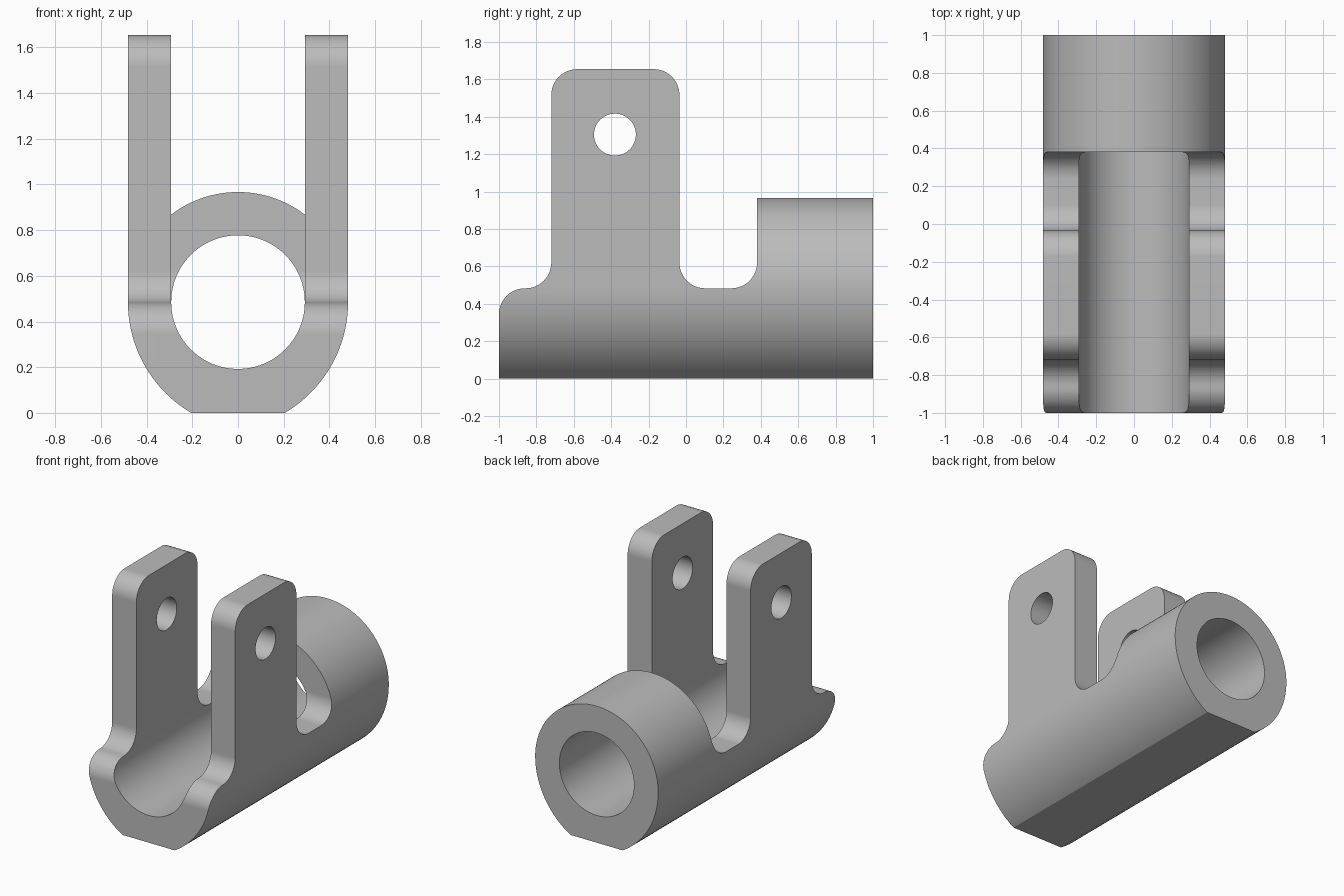
import bpy, bmesh
from math import sin, cos, radians, asin
from mathutils import Vector

cube = bpy.data.objects.get("Cube")
if cube:
    bpy.data.objects.remove(cube)

AXIS_Z = 0.485      # height of the bore axis
OUTER = 0.482       # outer radius and half width
BORE = 0.2925       # bore radius and half slot width
KEEL = 0.563        # radius of the lower flanks
TOP = 1.655
SPLIT = 0.17        # where the forked half meets the tube half
FLOOR = 0.483       # height of the saddle between the uprights and the tube
R = 0.138           # corner fillet radius


def arc(cx, cz, r, start, end, steps):
    """Points on an arc, angles in degrees."""
    angles = [radians(start + (end - start) * i / steps) for i in range(steps + 1)]
    return [(cx + r * cos(a), cz + r * sin(a)) for a in angles]


def extrude(name, points, axis, start, end):
    """Extrude a closed profile along the x or y axis."""
    bm = bmesh.new()
    verts = [bm.verts.new((start, u, v) if axis == "x" else (u, start, v)) for u, v in points]
    face = bm.faces.new(verts)
    moved = bmesh.ops.extrude_face_region(bm, geom=[face])["geom"]
    direction = Vector((1, 0, 0)) if axis == "x" else Vector((0, 1, 0))
    bmesh.ops.translate(bm, vec=direction * (end - start),
                        verts=[g for g in moved if isinstance(g, bmesh.types.BMVert)])
    bmesh.ops.recalc_face_normals(bm, faces=bm.faces)
    mesh = bpy.data.meshes.new(name)
    bm.to_mesh(mesh)
    bm.free()
    obj = bpy.data.objects.new(name, mesh)
    bpy.context.collection.objects.link(obj)
    return obj


def combine(obj, other, operation, remove=True):
    """Apply a boolean, then drop the helper."""
    mod = obj.modifiers.new(operation.title(), "BOOLEAN")
    mod.operation, mod.solver, mod.object = operation, "EXACT", other
    bpy.context.view_layer.objects.active = obj
    bpy.ops.object.modifier_apply(modifier=mod.name)
    if remove:
        bpy.data.objects.remove(other)


# Lower outline shared by both halves: two curved flanks with a flat base between
sweep = -1 * asin(AXIS_Z / KEEL) * 180 / 3.14159265
flank = arc(OUTER - KEEL, AXIS_Z, KEEL, 0, sweep, 20)
flank[-1] = (flank[-1][0], 0.0)
lower = [(-x, z) for x, z in flank] + flank[::-1]     # left to right, under the axis

# Forked half: U-shaped section, with straight walls above the bore
u_section = (lower + [(OUTER, TOP + 0.1), (BORE, TOP + 0.1)]
             + arc(0, AXIS_Z, BORE, 0, -180, 48) + [(-BORE, TOP + 0.1), (-OUTER, TOP + 0.1)])
body = extrude("clevis_bracket", u_section, "y", -1, SPLIT)

# Tube half: rounded above, bored through
tube = extrude("tube", lower + arc(0, AXIS_Z, OUTER, 0, 180, 64)[1:-1], "y", SPLIT, 1)
bore = extrude("bore_cutter", arc(0, AXIS_Z, BORE, 0, 360, 96)[:-1], "y", -0.1, 1.2)
combine(tube, bore, "DIFFERENCE")

# Side outline: rounded nose, tall upright, saddle and tube shoulder
FRONT, REAR, SHOULDER = -0.72, -0.035, 0.38
outline = ([(-1.1, -0.1), (-1.1, 0.1), (-1, 0.1)]
           + arc(-1 + R, FLOOR - R, R, 180, 90, 12)
           + arc(FRONT - R, FLOOR + R, R, -90, 0, 12)[1:]
           + arc(FRONT + R, TOP - R, R, 180, 90, 12)
           + arc(REAR - R, TOP - R, R, 90, 0, 12)
           + arc(REAR + R, FLOOR + R, R, 180, 270, 12)
           + arc(SHOULDER - R, FLOOR + R, R, -90, 0, 12)
           + [(SHOULDER, 1.2), (1.1, 1.2), (1.1, -0.1)])
side = extrude("side_outline", outline, "x", -0.7, 0.7)
combine(body, side, "INTERSECT", remove=False)
combine(tube, side, "INTERSECT")
combine(body, tube, "UNION")

# Pin hole through both uprights
pin = extrude("pin_cutter", arc(-0.38, 1.305, 0.112, 0, 360, 48)[:-1], "x", -0.7, 0.7)
combine(body, pin, "DIFFERENCE")

# Merge the flush faces left along the joint
bm = bmesh.new()
bm.from_mesh(body.data)
bmesh.ops.remove_doubles(bm, verts=bm.verts, dist=0.0002)
bmesh.ops.dissolve_limit(bm, angle_limit=radians(0.2), verts=bm.verts, edges=bm.edges)
bm.to_mesh(body.data)
bm.free()

# Single grey finish
grey = bpy.data.materials.new("plain_grey")
grey.use_nodes = True
colour = (0.5, 0.5, 0.5, 1)
grey.diffuse_color = colour
grey.node_tree.nodes["Principled BSDF"].inputs["Base Color"].default_value = colour
body.data.materials.clear()
body.data.materials.append(grey)

# Smooth curved walls, crisp edges
bpy.ops.object.select_all(action="DESELECT")
body.select_set(True)
bpy.context.view_layer.objects.active = body
bpy.ops.object.shade_smooth_by_angle(angle=radians(30))
normals = body.modifiers.new("Weighted normals", "WEIGHTED_NORMAL")
normals.keep_sharp = True
